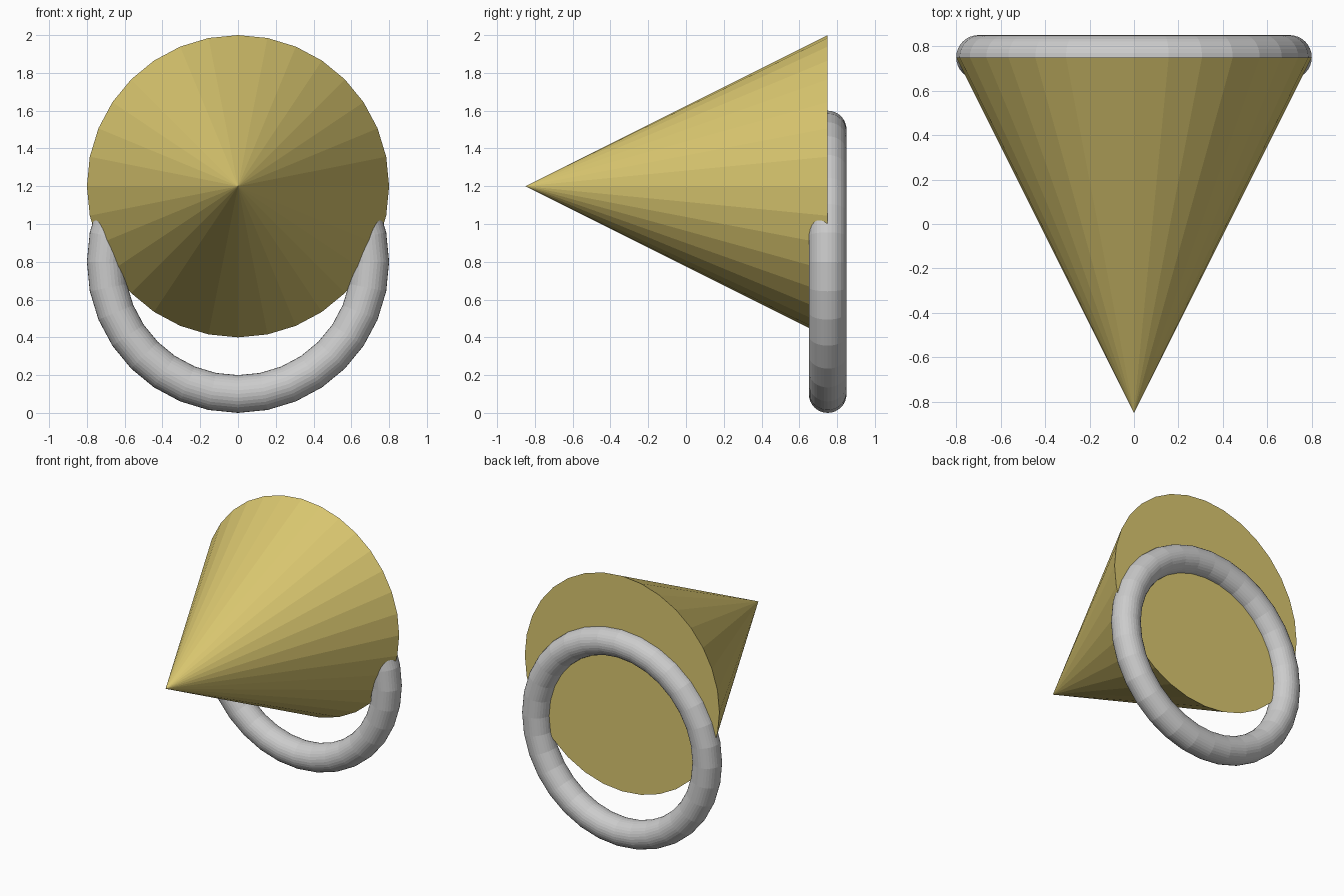
import bpy
from math import pi

if "Cube" in bpy.data.objects:
    bpy.data.objects.remove(bpy.data.objects["Cube"])

# Cone lying on its side, tip towards the front
bpy.ops.mesh.primitive_cone_add(vertices=32, radius1=0.8, radius2=0, depth=1.6,
                                location=(0, -0.05, 1.2), rotation=(pi / 2, 0, 0))
cone = bpy.context.object
cone.name = "cone"
gold = bpy.data.materials.new("gold")
gold.diffuse_color = (0.70, 0.57, 0.16, 1)
gold.use_nodes = True
gold.node_tree.nodes["Principled BSDF"].inputs["Base Color"].default_value = gold.diffuse_color
cone.data.materials.append(gold)

# Upright ring sunk halfway into the cone's base
bpy.ops.mesh.primitive_torus_add(major_segments=32, minor_segments=32,
                                 major_radius=0.7, minor_radius=0.1,
                                 location=(0, 0.75, 0.8), rotation=(pi / 2, 0, 0))
bpy.context.object.name = "ring"
